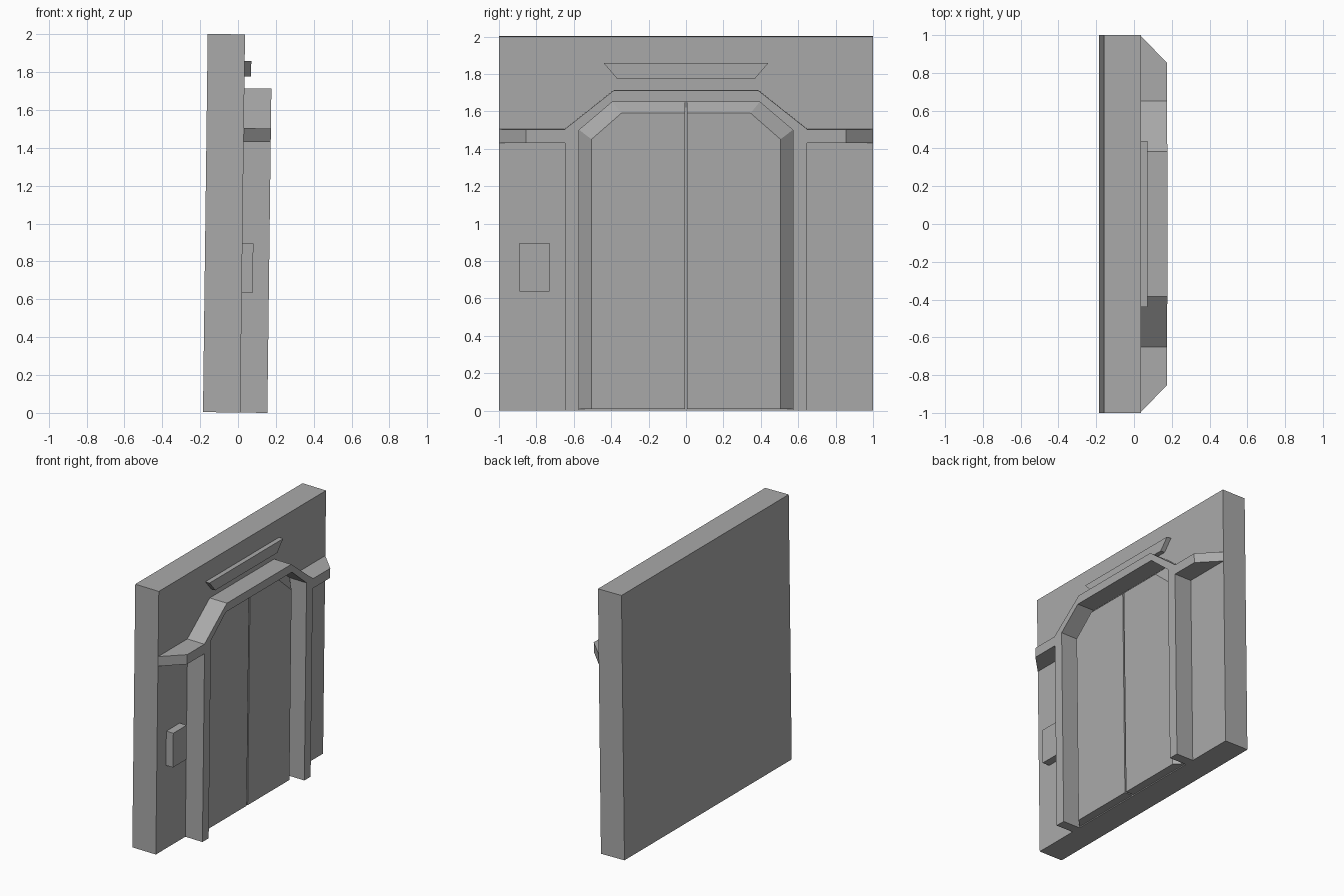
import bpy
import bmesh
from mathutils import Matrix

cube = bpy.data.objects.get("Cube")
if cube:
    bpy.data.objects.remove(cube, do_unlink=True)

# Single flat colour
grey = bpy.data.materials.new("plain_grey")
grey.use_nodes = True
colour = (0.4, 0.4, 0.4, 1)
grey.diffuse_color = colour
grey.node_tree.nodes["Principled BSDF"].inputs["Base Color"].default_value = colour

WALL_BACK, WALL_FACE, FRAME_FACE, DOOR_FACE = -0.185, 0.012, 0.155, 0.077
# The whole assembly leans slightly forward
LEAN = Matrix.Translation((0, 0, FRAME_FACE * 0.0125)) @ Matrix.Rotation(0.0125, 4, "Y")


def loft(name, x_back, x_front, back, front=None):
    """Solid between a back outline and a front outline, both in (y, z)."""
    bm = bmesh.new()
    rear = [bm.verts.new((x_back, y, z)) for y, z in back]
    fore = [bm.verts.new((x_front, y, z)) for y, z in front or back]
    bm.faces.new(rear)
    bm.faces.new(fore)
    n = len(rear)
    for i in range(n):
        j = (i + 1) % n
        bm.faces.new((rear[i], rear[j], fore[j], fore[i]))
    bmesh.ops.recalc_face_normals(bm, faces=bm.faces)
    bm.transform(LEAN)
    mesh = bpy.data.meshes.new(name)
    bm.to_mesh(mesh)
    bm.free()
    mesh.materials.append(grey)
    obj = bpy.data.objects.new(name, mesh)
    bpy.context.collection.objects.link(obj)
    return obj


def rectangle(y0, y1, z0, z1):
    return [(y0, z0), (y1, z0), (y1, z1), (y0, z1)]


def mirrored(half):
    """Closes a half outline with its reflection across y = 0."""
    return half + [(-y, z) for y, z in reversed(half)]


# Wall slab
loft("wall", WALL_BACK, WALL_FACE, rectangle(-1, 1, 0, 1.998))

# Door surround with side arms whose ends are cut at an angle
half = [(0.395, 1.65), (0.572, 1.5), (0.572, 0), (0.647, 0), (0.647, 1.43),
        (1, 1.43), (1, 1.503), (0.65, 1.503), (0.385, 1.713)]
# The inner run goes down one leg; the outer run returns over the top
inner, outer = half[:3], half[3:]
outline = outer + [(-y, z) for y, z in reversed(outer)]
outline += [(-y, z) for y, z in reversed(inner)] + inner
cut = [(y * 0.855 if abs(y) == 1 else y, z) for y, z in outline]
loft("door_surround", WALL_FACE, FRAME_FACE, outline, cut)

# Two raised door leaves with sloped outer edges and a thin gap between
gap, sill = 0.006, 0.008
base = [(gap, sill), (0.572, sill), (0.572, 1.5), (0.395, 1.65), (gap, 1.65)]
face = [(gap, sill), (0.505, sill), (0.505, 1.45), (0.345, 1.59), (gap, 1.59)]
for name, side in (("door_leaf_a", 1), ("door_leaf_b", -1)):
    loft(name, WALL_FACE, DOOR_FACE,
         [(side * y, z) for y, z in base], [(side * y, z) for y, z in face])

# Plate above the door and control box beside it
loft("overhead_plate", WALL_FACE, 0.047, mirrored([(0.37, 1.775), (0.44, 1.857)]))
loft("control_box", WALL_FACE, 0.07, rectangle(-0.89, -0.73, 0.635, 0.895))
